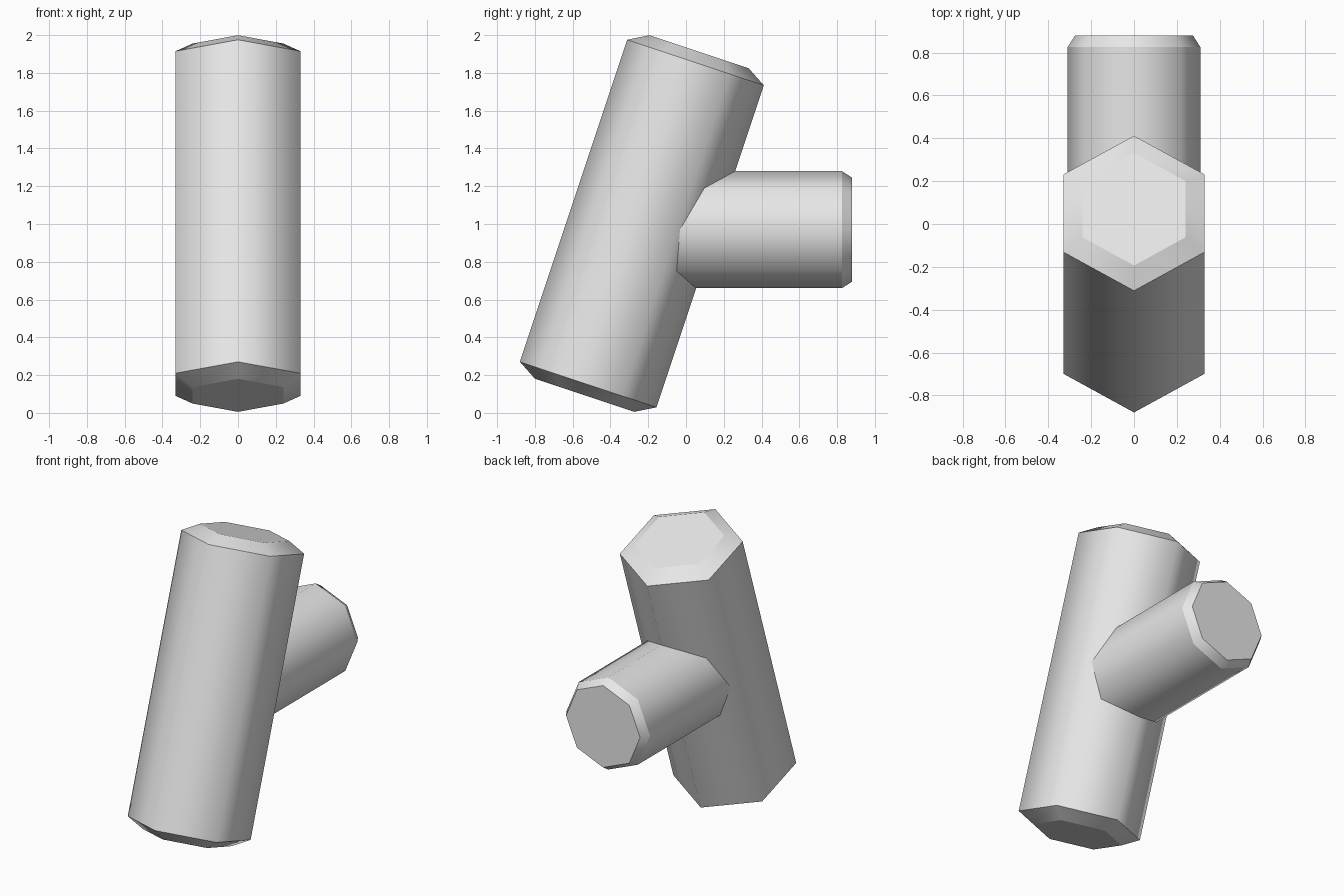
import bpy
import bmesh
from math import sin, cos, pi, radians

cube = bpy.data.objects.get("Cube")
if cube:
    bpy.data.objects.remove(cube, do_unlink=True)

grey = bpy.data.materials.new("light grey")
grey.use_nodes = True
colour = (0.8, 0.8, 0.8, 1)
grey.diffuse_color = colour
grey.node_tree.nodes["Principled BSDF"].inputs["Base Color"].default_value = colour


def chamfered_prism(name, sides, profile, location, tilt):
    """Stack regular rings of (radius, height), smooth around, with crisp rims."""
    bm = bmesh.new()
    rings = []
    for radius, height in profile:
        angles = [pi / 2 + 2 * pi * i / sides for i in range(sides)]
        rings.append([bm.verts.new((radius * cos(a), radius * sin(a), height))
                      for a in angles])
    for low, high in zip(rings, rings[1:]):
        for i in range(sides):
            j = (i + 1) % sides
            bm.faces.new((low[i], low[j], high[j], high[i])).smooth = True
    bm.faces.new(rings[0][::-1])
    bm.faces.new(rings[-1])
    for ring in rings:
        for i in range(sides):
            bm.edges.get((ring[i - 1], ring[i])).smooth = False
    mesh = bpy.data.meshes.new(name)
    bm.to_mesh(mesh)
    bm.free()
    mesh.materials.append(grey)
    obj = bpy.data.objects.new(name, mesh)
    obj.location = location
    obj.rotation_euler.x = radians(tilt)
    bpy.context.collection.objects.link(obj)
    return obj


# Leaning six-sided post, chamfered at both ends
chamfered_prism("leaning_post", 6,
                [(0.277, -0.06), (0.381, 0), (0.381, 1.797), (0.277, 1.857)],
                (0, -0.518, 0.15), -18.43)

# Level eight-sided branch running out of the back of the post
chamfered_prism("side_branch", 8,
                [(0.31, 0), (0.31, 0.975), (0.275, 1.03)],
                (0, -0.15, 0.97), -90)
